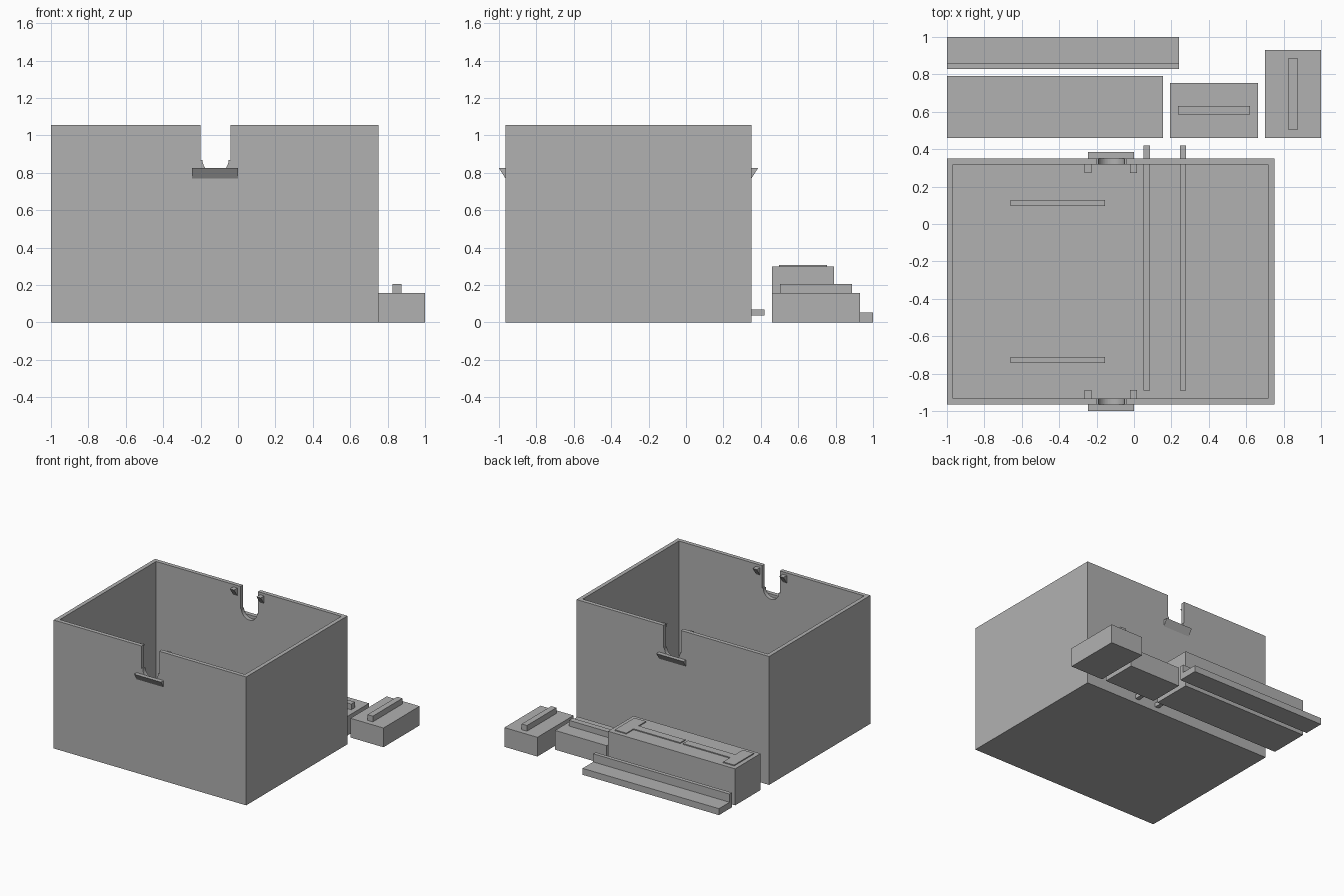
import bpy, bmesh, math
from mathutils import Vector

if "Cube" in bpy.data.objects:
    bpy.data.objects.remove(bpy.data.objects["Cube"])

grey = bpy.data.materials.new("plain grey")
grey.diffuse_color = (0.44, 0.44, 0.44, 1)
grey.use_nodes = True
grey.node_tree.nodes["Principled BSDF"].inputs["Base Color"].default_value = grey.diffuse_color


def prism(name, points, axis, lo, hi):
    """Extrude a 2D outline along an axis; outline is (x,z) for 'y', (y,z) for 'x', (x,y) for 'z'."""
    place = {"x": lambda p, t: (t, p[0], p[1]),
             "y": lambda p, t: (p[0], t, p[1]),
             "z": lambda p, t: (p[0], p[1], t)}[axis]
    bm = bmesh.new()
    base = bm.faces.new([bm.verts.new(place(p, lo)) for p in points])
    out = bmesh.ops.extrude_face_region(bm, geom=[base])
    moved = [v for v in out["geom"] if isinstance(v, bmesh.types.BMVert)]
    bmesh.ops.translate(bm, verts=moved, vec=Vector(place((0, 0), hi - lo)))
    bmesh.ops.recalc_face_normals(bm, faces=bm.faces)
    mesh = bpy.data.meshes.new(name)
    bm.to_mesh(mesh)
    bm.free()
    mesh.materials.append(grey)
    obj = bpy.data.objects.new(name, mesh)
    bpy.context.collection.objects.link(obj)
    return obj


def box(name, x0, x1, y0, y1, z0, z1):
    return prism(name, [(x0, y0), (x1, y0), (x1, y1), (x0, y1)], "z", z0, z1)


def cut(obj, cutter):
    mod = obj.modifiers.new("cut", "BOOLEAN")
    mod.operation, mod.solver, mod.object = "DIFFERENCE", "EXACT", cutter
    bpy.context.view_layer.objects.active = obj
    bpy.ops.object.modifier_apply(modifier=mod.name)
    bpy.data.objects.remove(cutter)


# Open container
X0, X1, Y0, Y1, H, W = -1.0, 0.75, -0.965, 0.35, 1.055, 0.033
MID = (Y0 + Y1) / 2
container = box("container", X0, X1, Y0, Y1, 0, H)
cut(container, box("cavity_cutter", X0 + W, X1 - W, Y0 + W, Y1 - W, 0.035, 1.3))

# Round-bottomed notches through the front and back walls
NX, NZ, R = -0.12, 0.87, 0.07
arc = [(NX + R * math.cos(a), NZ + R * math.sin(a))
       for a in (math.pi + math.pi * i / 24 for i in range(25))]
outline = [(-0.2, 1.3), (-0.2, NZ)] + arc + [(-0.04, NZ), (-0.04, 1.3)]
cut(container, prism("notch_cutter", outline, "y", Y0 - 0.2, Y1 + 0.2))

# Ledges outside, brackets inside and floor ribs, mirrored front to back
for side, s in (("front", -1), ("back", 1)):
    def y(d):
        return MID + s * ((Y1 - Y0) / 2 + d)
    prism(side + "_ledge", [(y(0), 0.77), (y(0), 0.825), (y(0.035), 0.825)], "x", -0.245, 0)
    for label, x in (("left", -0.265), ("right", -0.022)):
        prism(f"{side}_{label}_bracket",
              [(y(-W), 0.97), (y(-W), 1.035), (y(-W - 0.045), 1.035)], "x", x, x + 0.038)
    yc = MID + s * 0.42
    box(side + "_floor_rib", -0.66, -0.155, yc - 0.016, yc + 0.016, 0.035, 0.07)

# Long rails on the floor that pass out through the back wall
for label, x in (("left", 0.052), ("right", 0.245)):
    box(label + "_rail", x, x + 0.033, -0.89, 0.42, 0.037, 0.07)

# Angle strip
prism("angle_strip", [(0.83, 0), (1, 0), (1, 0.053), (0.862, 0.053),
                      (0.862, 0.12), (0.83, 0.12)], "x", -1, 0.24)

# Long block with two raised T-shaped plates
box("long_block", -1, 0.155, 0.46, 0.79, 0, 0.3)
for label, end, neck, tip in (("left", -0.965, -0.865, -0.435), ("right", 0.12, 0.015, -0.41)):
    prism(label + "_raised_plate",
          [(end, 0.497), (neck, 0.497), (neck, 0.595), (tip, 0.595),
           (tip, 0.66), (neck, 0.66), (neck, 0.753), (end, 0.753)], "z", 0.3, 0.308)

# Two small blocks with a ridge each
box("middle_block", 0.193, 0.662, 0.46, 0.755, 0, 0.158)
box("middle_ridge", 0.235, 0.62, 0.585, 0.632, 0.158, 0.205)
box("end_block", 0.7, 1, 0.46, 0.93, 0, 0.158)
box("end_ridge", 0.825, 0.873, 0.503, 0.887, 0.158, 0.205)
